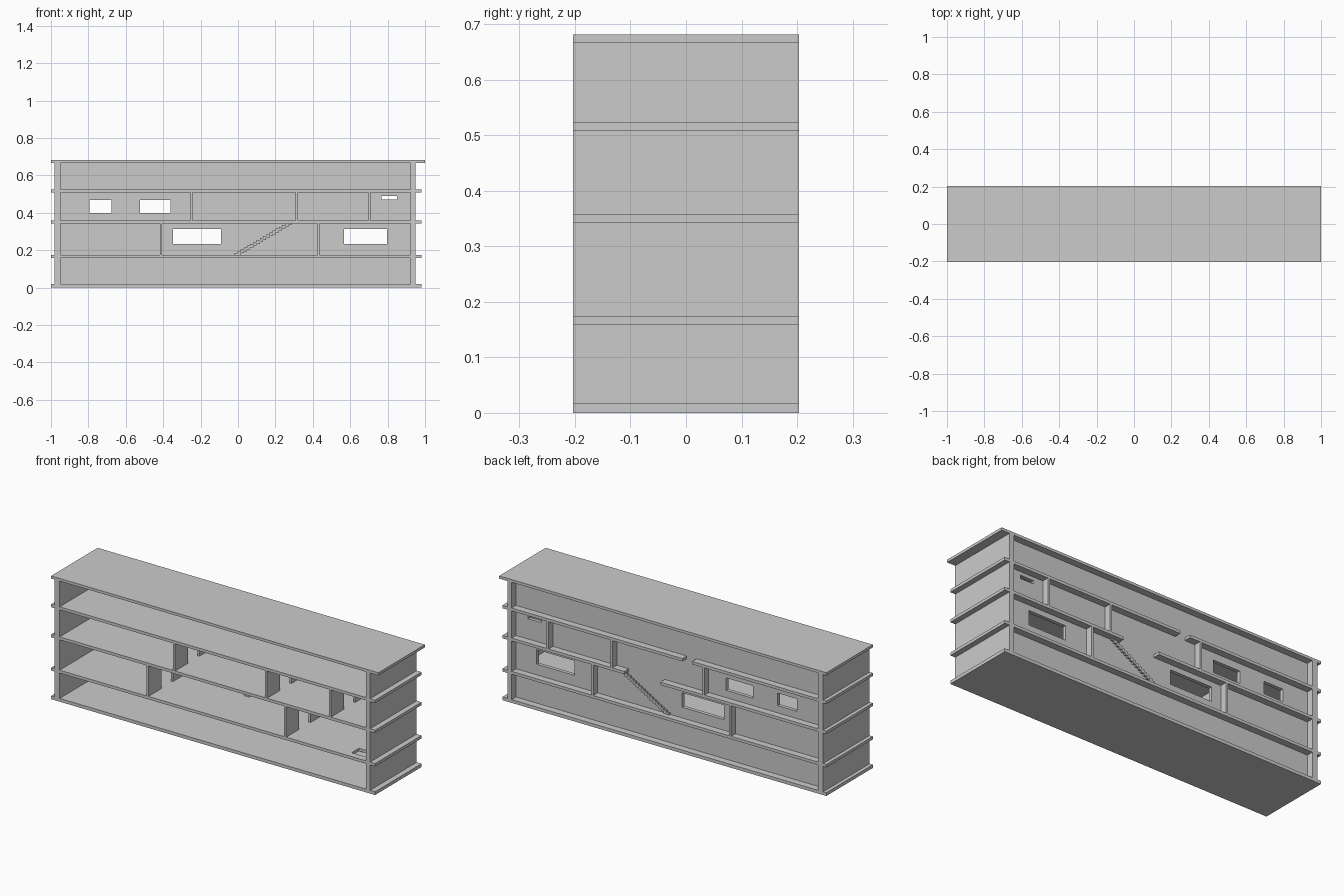
import bpy, bmesh

if "Cube" in bpy.data.objects:
    bpy.data.objects.remove(bpy.data.objects["Cube"])

Y = 0.203  # half depth


def mesh_object(name, bm):
    bmesh.ops.recalc_face_normals(bm, faces=bm.faces)
    me = bpy.data.meshes.new(name)
    bm.to_mesh(me)
    bm.free()
    ob = bpy.data.objects.new(name, me)
    bpy.context.collection.objects.link(ob)
    return ob


def box(name, x0, x1, y0, y1, z0, z1):
    bm = bmesh.new()
    bmesh.ops.create_cube(bm, size=1)
    for v in bm.verts:
        v.co = (x1 if v.co.x > 0 else x0, y1 if v.co.y > 0 else y0, z1 if v.co.z > 0 else z0)
    return mesh_object(name, bm)


def cut(ob, *bounds):
    cutter = box("cutter", *bounds)
    cutter.hide_render = True
    mod = ob.modifiers.new("opening", 'BOOLEAN')
    mod.operation, mod.solver, mod.object = 'DIFFERENCE', 'EXACT', cutter
    bpy.context.view_layer.objects.active = ob
    bpy.ops.object.modifier_apply(modifier=mod.name)
    bpy.data.objects.remove(cutter)


# Floor slabs and roof
levels = [(0, 0.018), (0.158, 0.174), (0.342, 0.358), (0.508, 0.524), (0.666, 0.681)]
slabs = []
for i, (z0, z1) in enumerate(levels):
    top = i == len(levels) - 1
    slabs.append(box("roof" if top else f"floor_slab_{i}", -1, 1 if top else 0.98, -Y, Y, z0, z1))

# Slab openings: access hatch, stairwell, rear shaft
cut(slabs[1], 0.81, 0.90, -0.165, -0.10, 0.1, 0.2)
cut(slabs[2], 0.015, 0.235, 0.08, 0.3, 0.3, 0.4)
cut(slabs[3], -0.18, -0.12, 0.10, 0.3, 0.45, 0.6)

# End walls and rear wall on each storey
windows = {
    1: [(-0.348, -0.091, 0.233, 0.313), (0.567, 0.797, 0.233, 0.313)],
    2: [(-0.794, -0.676, 0.398, 0.467), (-0.524, -0.361, 0.398, 0.467),
        (0.767, 0.85, 0.470, 0.489)],
}
for i in range(4):
    z0, z1 = levels[i][1], levels[i + 1][0]
    box(f"left_wall_{i}", -0.98, -0.948, -Y, Y, z0, z1)
    box(f"right_wall_{i}", 0.923, 0.95, -Y, Y, z0, z1)
    rear = box(f"rear_wall_{i}", -0.948, 0.923, 0.145, 0.165, z0, z1)
    for x0, x1, w0, w1 in windows.get(i, []):
        cut(rear, x0, x1, 0.1, 0.2, w0, w1)

# Strips closing the rear wall where the slabs are notched
box("stairwell_band", 0.01, 0.24, 0.145, 0.165, 0.342, 0.358)
box("shaft_band", -0.185, -0.115, 0.145, 0.165, 0.508, 0.524)

# Partitions with doorways
for i, xs in {1: (-0.4115, 0.4305), 2: (-0.2485, 0.3135, 0.7035)}.items():
    z0, z1 = levels[i][1], levels[i + 1][0]
    for n, x in enumerate(xs):
        wall = box(f"partition_{i}_{n}", x - 0.006, x + 0.006, -Y, Y, z0, z1)
        cut(wall, x - 0.1, x + 0.1, -0.09, 0.01, z0 - 0.01, z0 + 0.115)

# Sawtooth staircase passing through the rear wall
steps, sx, sz = 17, -0.02, 0.174
run, rise = 0.29 / steps, 0.171 / steps
upper, lower = [], []
for k in range(steps):
    upper += [(sx + k * run, sz + k * rise), (sx + k * run, sz + (k + 1) * rise)]
    lower += [(sx + (k + 1) * run, sz + k * rise), (sx + (k + 2) * run, sz + k * rise)]
upper.append((sx + steps * run, sz + steps * rise))
lower.append((sx + (steps + 1) * run, sz + steps * rise))
profile = upper + lower[::-1]
bm = bmesh.new()
face = bm.faces.new([bm.verts.new((x, 0.08, z)) for x, z in profile])
ext = bmesh.ops.extrude_face_region(bm, geom=[face])
bmesh.ops.translate(bm, vec=(0, 0.095, 0), verts=[v for v in ext["geom"] if isinstance(v, bmesh.types.BMVert)])
mesh_object("staircase", bm)
